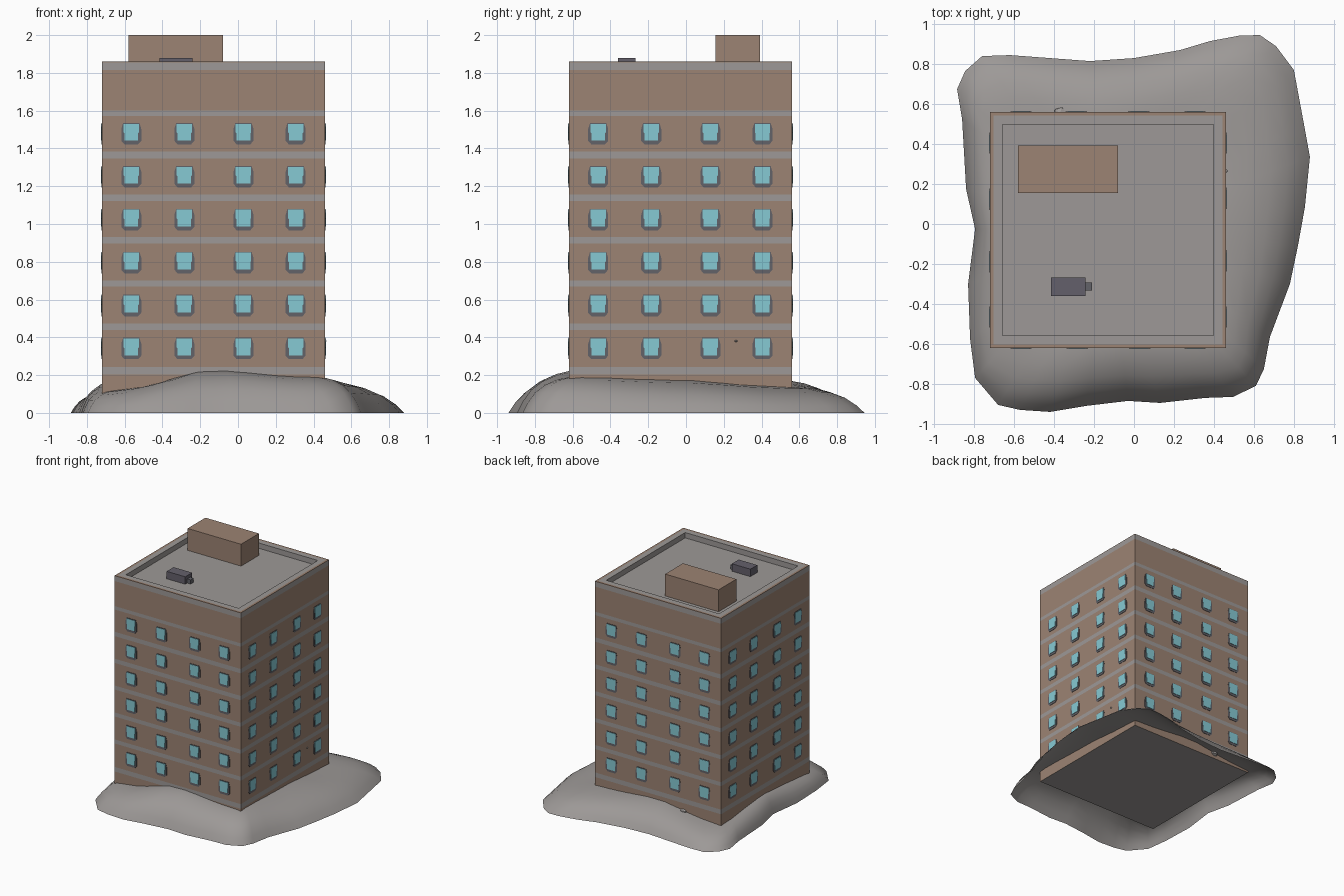
import bpy, bmesh, math
from mathutils import Matrix, Vector

if "Cube" in bpy.data.objects:
    bpy.data.objects.remove(bpy.data.objects["Cube"])


def material(name, rgb):
    m = bpy.data.materials.new(name)
    lin = [((c / 255 + 0.055) / 1.055) ** 2.4 for c in rgb]
    m.diffuse_color = (*lin, 1)
    m.use_nodes = True
    m.node_tree.nodes["Principled BSDF"].inputs["Base Color"].default_value = m.diffuse_color
    return m


BROWN = material("brown_wall", (156, 131, 115))
GREY = material("concrete_grey", (157, 153, 151))
GLASS = material("window_cyan", (134, 202, 212))
FRAME = material("frame_grey", (98, 98, 104))
DARK = material("unit_dark_grey", (100, 96, 107))

CX, CY, H = -0.13, -0.03, 0.59      # tower centre and half width
CENTRE = Matrix.Translation((CX, CY, 0))


def finish(bm, name, mats, recalc=True):
    if recalc:
        bmesh.ops.recalc_face_normals(bm, faces=bm.faces)
    me = bpy.data.meshes.new(name)
    bm.to_mesh(me)
    bm.free()
    for m in mats:
        me.materials.append(m)
    ob = bpy.data.objects.new(name, me)
    bpy.context.collection.objects.link(ob)
    return ob


def box(name, x0, x1, y0, y1, z0, z1, mat):
    bm = bmesh.new()
    bmesh.ops.create_cube(bm, size=1)
    bmesh.ops.scale(bm, vec=(x1 - x0, y1 - y0, z1 - z0), verts=bm.verts)
    bmesh.ops.translate(bm, vec=((x0 + x1) / 2, (y0 + y1) / 2, (z0 + z1) / 2), verts=bm.verts)
    return finish(bm, name, [mat])


# Tower: stacked square rings, alternating brown walls and grey floor bands
BASE, TOP, ROOF = 0.09, 1.86, 1.815
steps = [(H, BASE, None)]
for lo, hi in [(0.203, 0.242), (0.44, 0.474), (0.668, 0.702), (0.896, 0.93),
               (1.121, 1.157), (1.348, 1.385), (1.573, 1.602), (1.814, 1.855)]:
    steps += [(H, lo, 0), (H, hi, 1)]
# thin brown rim, grey parapet top and inner side
steps += [(H, TOP, 0), (H - 0.018, TOP, 0), (H - 0.062, TOP, 1), (H - 0.062, ROOF, 1)]
bm = bmesh.new()
prev = None
for r, z, mi in steps:
    ring = [bm.verts.new((CX + sx * r, CY + sy * r, z))
            for sx, sy in ((-1, -1), (1, -1), (1, 1), (-1, 1))]
    if prev is None:
        bm.faces.new(ring[::-1]).material_index = 1
    else:
        for i in range(4):
            j = (i + 1) % 4
            bm.faces.new((prev[i], prev[j], ring[j], ring[i])).material_index = mi
    prev = ring
bm.faces.new(prev).material_index = 1
finish(bm, "tower", [BROWN, GREY])


# Windows: thin plates repeated on four sides
def plate(bm, outline, depth, rot):
    front = [bm.verts.new(rot @ Vector((u, -H - depth, z))) for u, z in outline]
    back = [bm.verts.new(rot @ Vector((u, -H, z))) for u, z in outline]
    bm.faces.new(front)
    n = len(outline)
    for i in range(n):
        j = (i + 1) % n
        bm.faces.new((front[j], front[i], back[i], back[j]))


COLUMNS = (-0.435, -0.154, 0.159, 0.435)
frame_shape = [(-0.036, -0.064), (0.036, -0.064), (0.053, -0.045), (0.053, 0.018),
               (0.043, 0.05), (-0.043, 0.05), (-0.053, 0.018), (-0.053, -0.045)]
glass_shape = [(-0.036, -0.044), (0.036, -0.044), (0.036, -0.005), (0.041, 0.0),
               (0.041, 0.045), (-0.041, 0.045), (-0.041, 0.0), (-0.036, -0.005)]
for name, shape, depth, mat in (("window_frames", frame_shape, 0.003, FRAME),
                                ("window_panes", glass_shape, 0.006, GLASS)):
    bm = bmesh.new()
    for k in range(4):
        rot = CENTRE @ Matrix.Rotation(k * math.pi / 2, 4, 'Z')
        for u in COLUMNS:
            for row in range(6):
                zc = 0.348 + row * 0.2275
                plate(bm, [(u + a, zc + b) for a, b in shape], depth, rot)
    finish(bm, name, [mat], recalc=False)

# Roof structures
box("stair_housing", -0.58, -0.08, 0.155, 0.393, ROOF, 2.0, BROWN)
box("roof_unit", -0.415, -0.242, -0.36, -0.268, ROOF, 1.878, DARK)
box("roof_unit_outlet", -0.242, -0.21, -0.333, -0.292, ROOF, 1.85, FRAME)

# Ground mound: uneven rim rising convexly to the tower
rim = [(-0.76, 0.84), (-0.62, 0.845), (-0.42, 0.83), (-0.22, 0.815), (0.0, 0.83), (0.23, 0.87),
       (0.38, 0.915), (0.53, 0.943), (0.63, 0.945), (0.71, 0.89), (0.80, 0.77), (0.85, 0.5),
       (0.88, 0.335), (0.855, 0.085), (0.82, -0.11), (0.78, -0.30), (0.68, -0.565),
       (0.65, -0.725), (0.61, -0.81), (0.495, -0.865), (0.355, -0.87), (0.13, -0.895),
       (-0.03, -0.885), (-0.24, -0.91), (-0.42, -0.94), (-0.57, -0.93), (-0.68, -0.905),
       (-0.795, -0.77), (-0.82, -0.575), (-0.83, -0.3), (-0.795, -0.025), (-0.84, 0.175),
       (-0.86, 0.525), (-0.885, 0.675), (-0.845, 0.765)]
rim.reverse()                        # counter-clockwise
heights = [0.175, 0.14, 0.175, 0.112, 0.165, 0.12, 0.228, 0.192]  # every 45 degrees


def wall_height(dx, dy):
    a = (math.atan2(dy, dx) / (math.pi / 4)) % 8
    i = int(a) % 8
    t = (1 - math.cos((a - int(a)) * math.pi)) / 2
    return heights[i] * (1 - t) + heights[(i + 1) % 8] * t


bm = bmesh.new()
prev = None
for t, f in ((0, 0), (0.1, 0.27), (0.25, 0.55), (0.45, 0.76), (0.7, 0.91), (1, 1)):
    ring = []
    for x, y in rim:
        dx, dy = x - CX, y - CY
        k = 0.57 / max(abs(dx), abs(dy))
        s = 1 + (k - 1) * t
        ring.append(bm.verts.new((CX + dx * s, CY + dy * s, f * wall_height(dx, dy))))
    if prev:
        for i in range(len(rim)):
            j = (i + 1) % len(rim)
            bm.faces.new((prev[i], prev[j], ring[j], ring[i]))
    prev = ring
hub = bm.verts.new((CX, CY, 0.17))
for i in range(len(rim)):
    bm.faces.new((prev[i], prev[(i + 1) % len(rim)], hub))
bmesh.ops.recalc_face_normals(bm, faces=bm.faces)
if sum(f.normal.z for f in bm.faces) < 0:
    bmesh.ops.reverse_faces(bm, faces=bm.faces)
for f in bm.faces:
    f.smooth = True
finish(bm, "ground_mound", [GREY], recalc=False)

# Small stones against the walls
for name, pos, r in (("back_stone", (-0.37, 0.555, 0.135), 0.036),
                     ("side_stone", (0.46, 0.265, 0.38), 0.01)):
    bm = bmesh.new()
    bmesh.ops.create_icosphere(bm, subdivisions=1, radius=r)
    bmesh.ops.scale(bm, vec=(1, 0.9, 0.6), verts=bm.verts)
    bmesh.ops.translate(bm, vec=pos, verts=bm.verts)
    finish(bm, name, [GREY])
